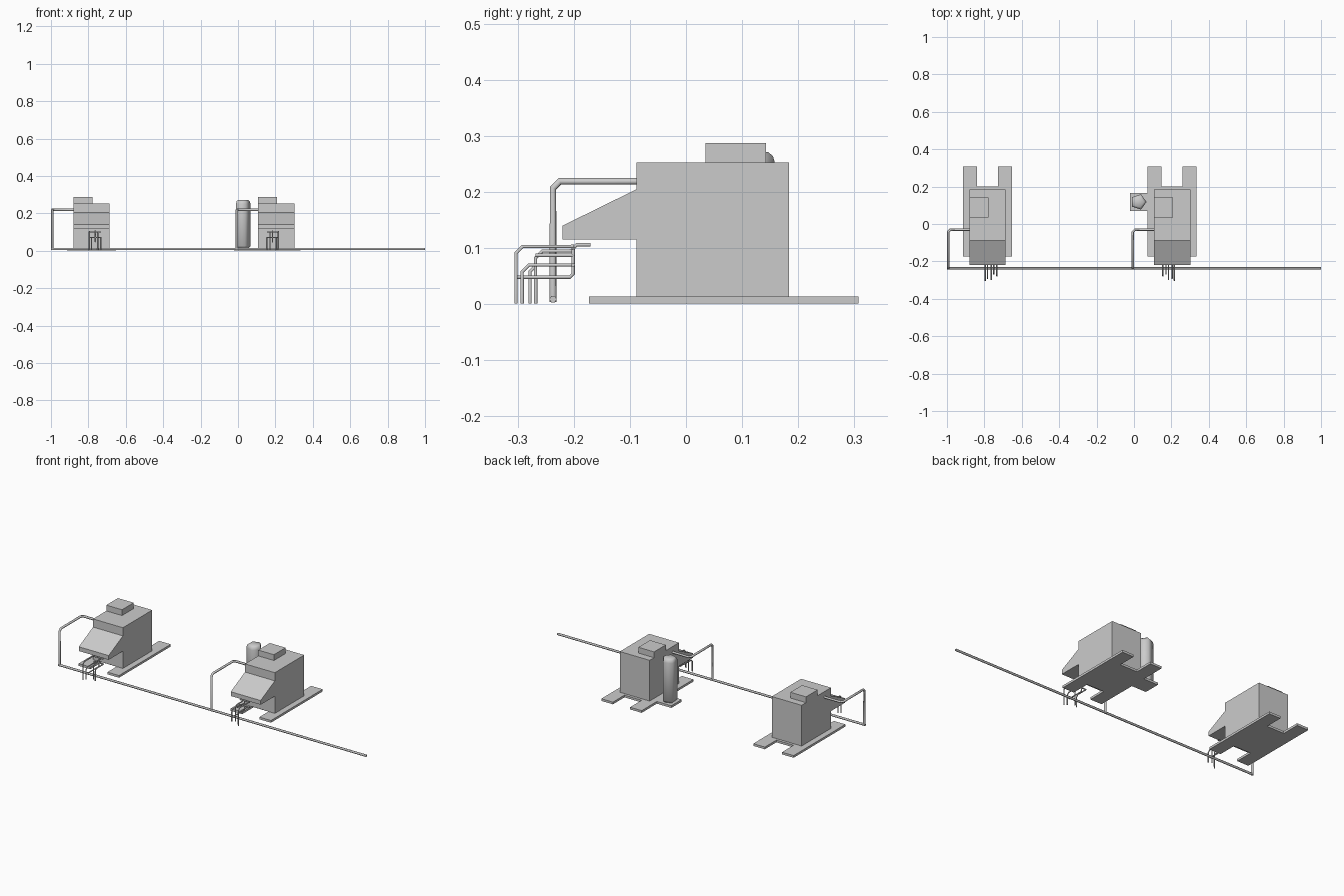
import bpy
import bmesh
import math
from mathutils import Vector

cube = bpy.data.objects.get("Cube")
if cube:
    bpy.data.objects.remove(cube, do_unlink=True)

grey = bpy.data.materials.new("light grey")
grey.use_nodes = True
colour = (0.6, 0.6, 0.6, 1)
grey.diffuse_color = colour
grey.node_tree.nodes["Principled BSDF"].inputs["Base Color"].default_value = colour


def finish(name, bm):
    bmesh.ops.recalc_face_normals(bm, faces=bm.faces)
    mesh = bpy.data.meshes.new(name)
    bm.to_mesh(mesh)
    bm.free()
    mesh.materials.append(grey)
    ob = bpy.data.objects.new(name, mesh)
    bpy.context.collection.objects.link(ob)
    return ob


def extrude(name, points, offset):
    """Close an outline and push it along an offset."""
    bm = bmesh.new()
    face = bm.faces.new([bm.verts.new(p) for p in points])
    out = bmesh.ops.extrude_face_region(bm, geom=[face])
    moved = [v for v in out["geom"] if isinstance(v, bmesh.types.BMVert)]
    bmesh.ops.translate(bm, verts=moved, vec=offset)
    return finish(name, bm)


def box(name, x0, x1, y0, y1, z0, z1):
    outline = [(x0, y0, z0), (x1, y0, z0), (x1, y1, z0), (x0, y1, z0)]
    return extrude(name, outline, (0, 0, z1 - z0))


def pipe(name, points, radius, cut=0.012):
    """Round tube along a path whose corners are chamfered."""
    pts = [Vector(p) for p in points]
    path = [pts[0]]
    for a, b, c in zip(pts, pts[1:], pts[2:]):
        path += [b + (a - b).normalized() * cut, b + (c - b).normalized() * cut]
    path.append(pts[-1])
    curve = bpy.data.curves.new(name, "CURVE")
    curve.dimensions = "3D"
    curve.bevel_depth = radius
    curve.bevel_resolution = 1
    curve.use_fill_caps = True
    spline = curve.splines.new("POLY")
    spline.points.add(len(path) - 1)
    for p, co in zip(spline.points, path):
        p.co = (*co, 1)
    curve.materials.append(grey)
    ob = bpy.data.objects.new(name, curve)
    bpy.context.collection.objects.link(ob)


PLATE = 0.014
MAIN_Y = -0.237


def station(label, cx, side):
    # floor plate with a notch at both ends
    w, n = 0.131, 0.056
    half = [(w, -0.173), (w, 0.307), (n, 0.307), (n, 0.2)]
    right = [(n, -0.066), (n, -0.173)] + half
    left = [(-x, y) for x, y in reversed(right)]
    extrude(label + "_floor_plate", [(cx + x, y, 0.001) for x, y in right + left],
            (0, 0, PLATE - 0.001))
    # cabinet with sloping nose
    profile = [(0.184, PLATE), (0.184, 0.253), (-0.088, 0.253), (-0.088, 0.205),
               (-0.22, 0.14), (-0.22, 0.115), (-0.088, 0.115), (-0.088, PLATE)]
    extrude(label + "_cabinet", [(cx - 0.097, y, z) for y, z in profile], (0.194, 0, 0))
    box(label + "_roof_box", cx - 0.097, cx + 0.005, 0.035, 0.143, 0.253, 0.287)
    # pipe from the cabinet side to the main line
    px = cx - 0.21
    pipe(label + "_feed_pipe", [(cx - 0.09, -0.03, 0.219), (px, -0.03, 0.219),
                                (px, MAIN_Y, 0.219), (px, MAIN_Y, 0.004)], 0.0068)
    # hanging tubes below the nose
    for i, (dx, y, z) in enumerate([(0.012, -0.303, 0.103), (0.0, -0.292, 0.07),
                                    (-0.033, -0.268, 0.095), (-0.05, -0.278, 0.07)]):
        x = cx + side * dx
        pipe(f"{label}_hanging_tube_{i}", [(x, -0.2, z), (x, y, z), (x, y, 0.001)], 0.0035)
    mid = cx - side * 0.02
    pipe(label + "_arm_post", [(mid, -0.17, 0.106), (mid, -0.201, 0.106),
                               (mid, -0.201, 0.048), (mid, -0.3, 0.048)], 0.0035, 0.006)
    pipe(label + "_upper_bar", [(mid, -0.2, 0.087), (mid, -0.268, 0.087)], 0.0035)
    for z in (0.07, 0.1):
        pipe(label + "_cross_bar", [(cx - side * 0.05, -0.201, z),
                                    (cx + side * 0.012, -0.201, z)], 0.0035)


station("left_station", 0.204, 1)
station("right_station", -0.783, -1)

# main line along the front
pipe("main_pipe", [(-0.999, MAIN_Y, 0.009), (1, MAIN_Y, 0.009)], 0.0065)

# tank on its own plate, five sided with rounded ends
box("tank_plate", -0.021, 0.074, 0.07, 0.166, 0.001, PLATE)
bm = bmesh.new()
rings = []
for r, z in [(0.034, 0.014), (0.043, 0.026), (0.043, 0.25), (0.039, 0.264), (0.03, 0.271)]:
    rings.append([bm.verts.new((0.024 + r * math.cos(k * math.tau / 5),
                                0.118 + r * math.sin(k * math.tau / 5), z)) for k in range(5)])
for low, high in zip(rings, rings[1:]):
    for k in range(5):
        j = (k + 1) % 5
        bm.faces.new((low[k], low[j], high[j], high[k]))
bm.faces.new(rings[0])
bm.faces.new(rings[-1])
tank = finish("tank", bm)
for poly in tank.data.polygons:
    poly.use_smooth = True
